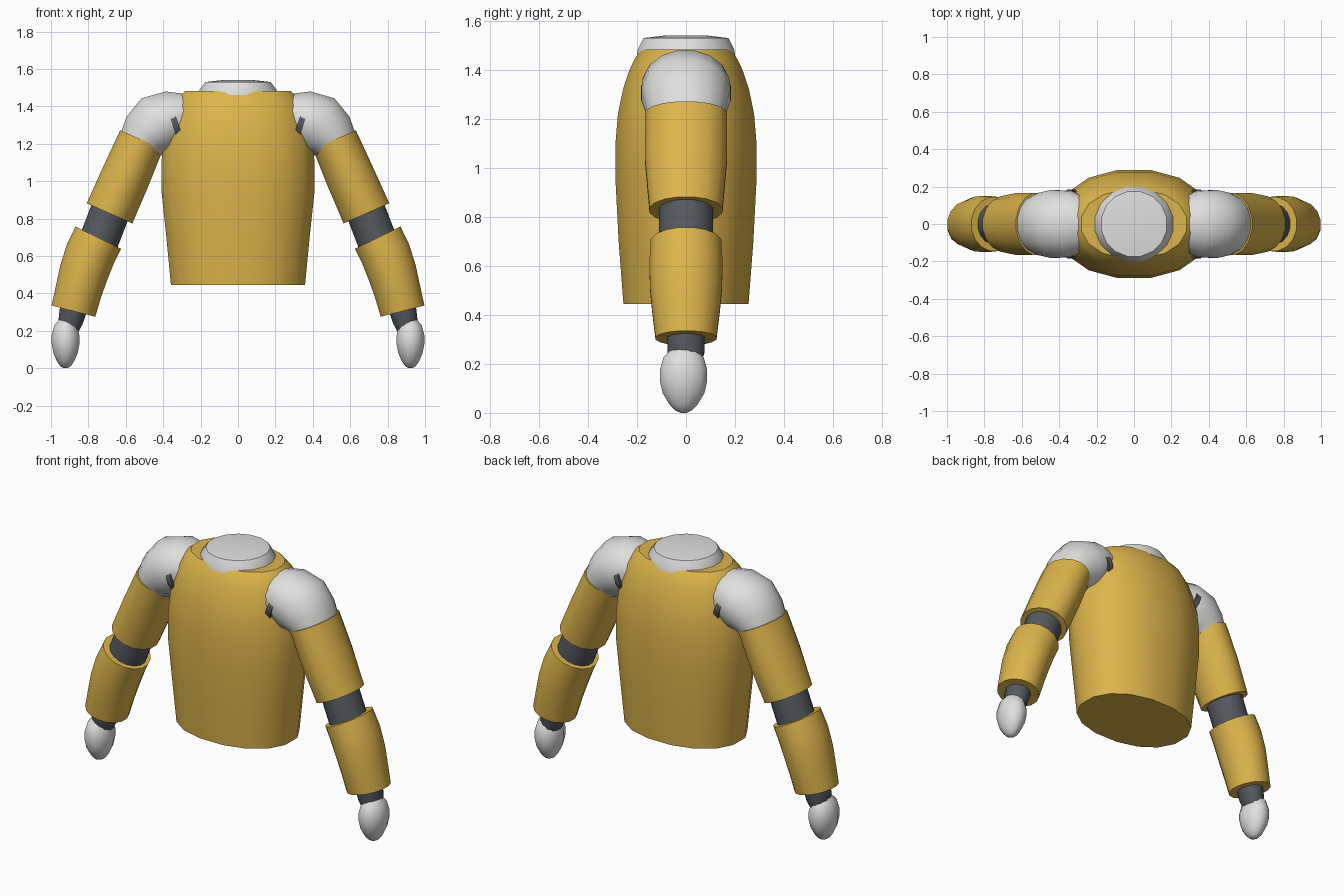
import bpy
import bmesh
import math
from mathutils import Vector

cube = bpy.data.objects.get("Cube")
if cube:
    bpy.data.objects.remove(cube, do_unlink=True)


def material(name, rgb):
    m = bpy.data.materials.new(name)
    m.use_nodes = True
    m.diffuse_color = (*rgb, 1)
    m.node_tree.nodes["Principled BSDF"].inputs["Base Color"].default_value = (*rgb, 1)
    return m


GOLD = material("gold fabric", (0.72, 0.46, 0.07))
WHITE = material("off white", (0.74, 0.74, 0.73))
DARK = material("dark grey", (0.09, 0.10, 0.115))


def loft(name, mat, sections, side=1, sides=16, power=1.0, y=0.0):
    """Capped tube through (x, z, radius across, radius in y) sections."""
    bm = bmesh.new()
    path = [Vector((s[0], 0, s[1])) for s in sections]
    rings = []
    for i, (cx, cz, ra, ry) in enumerate(sections):
        t = path[min(i + 1, len(path) - 1)] - path[max(i - 1, 0)]
        across = Vector((-t.z, 0, t.x)).normalized()
        ring = []
        for k in range(sides):
            a = 2 * math.pi * (k + 0.5) / sides
            c, s = math.cos(a), math.sin(a)
            p = path[i] + across * ra * math.copysign(abs(c) ** power, c)
            p.y = y + ry * math.copysign(abs(s) ** power, s)
            p.x *= side
            ring.append(bm.verts.new(p))
        rings.append(ring)
    for low, high in zip(rings, rings[1:]):
        for k in range(sides):
            n = (k + 1) % sides
            bm.faces.new((low[k], low[n], high[n], high[k]))
    bm.faces.new(rings[0])
    bm.faces.new(rings[-1])
    bmesh.ops.recalc_face_normals(bm, faces=bm.faces)
    mesh = bpy.data.meshes.new(name)
    bm.to_mesh(mesh)
    bm.free()
    mesh.materials.append(mat)
    obj = bpy.data.objects.new(name, mesh)
    bpy.context.collection.objects.link(obj)
    bpy.ops.object.select_all(action='DESELECT')
    obj.select_set(True)
    bpy.context.view_layer.objects.active = obj
    bpy.ops.object.shade_smooth_by_angle(angle=math.radians(40))
    return obj


# Torso and collar
loft("torso", GOLD, [
    (0, 0.445, 0.365, 0.26), (0, 0.7, 0.39, 0.28), (0, 0.95, 0.417, 0.293),
    (0, 1.1, 0.417, 0.293), (0, 1.22, 0.405, 0.283), (0, 1.32, 0.385, 0.262),
    (0, 1.4, 0.355, 0.235), (0, 1.45, 0.325, 0.21), (0, 1.483, 0.285, 0.185)],
    power=0.92)
loft("collar", WHITE, [
    (0, 1.46, 0.218, 0.205), (0, 1.485, 0.212, 0.2),
    (0, 1.53, 0.178, 0.177), (0, 1.54, 0.09, 0.09)])

# Arms, from shoulder to hand
for side, label in ((1, "left"), (-1, "right")):
    loft(label + "_shoulder", WHITE, [
        (0.25, 1.36, 0.11, 0.14), (0.34, 1.34, 0.15, 0.18),
        (0.43, 1.30, 0.17, 0.185), (0.49, 1.25, 0.145, 0.17),
        (0.53, 1.19, 0.12, 0.155)], side)
    loft(label + "_shoulder_socket", DARK, [
        (0.32, 1.31, 0.12, 0.188), (0.35, 1.30, 0.12, 0.188)], side)
    loft(label + "_upper_sleeve", GOLD, [
        (0.515, 1.222, 0.128, 0.17), (0.60, 1.025, 0.134, 0.17),
        (0.687, 0.828, 0.136, 0.152)], side)
    loft(label + "_elbow", DARK, [
        (0.66, 0.90, 0.108, 0.112), (0.71, 0.77, 0.108, 0.112),
        (0.76, 0.64, 0.108, 0.112)], side)
    loft(label + "_forearm_sleeve", GOLD, [
        (0.747, 0.698, 0.138, 0.147), (0.79, 0.61, 0.138, 0.152),
        (0.825, 0.51, 0.134, 0.15), (0.853, 0.41, 0.127, 0.14),
        (0.88, 0.305, 0.123, 0.127)], side)
    loft(label + "_wrist", DARK, [
        (0.872, 0.35, 0.08, 0.08), (0.895, 0.25, 0.068, 0.078),
        (0.908, 0.19, 0.05, 0.06)], side, sides=12)
    loft(label + "_hand", WHITE, [
        (0.915, 0.25, 0.045, 0.06), (0.92, 0.225, 0.064, 0.085),
        (0.922, 0.175, 0.077, 0.1), (0.922, 0.13, 0.077, 0.1),
        (0.922, 0.08, 0.067, 0.088), (0.922, 0.035, 0.047, 0.06),
        (0.922, 0.01, 0.028, 0.035), (0.922, 0.0, 0.01, 0.012)],
        side, sides=12, y=-0.01)
